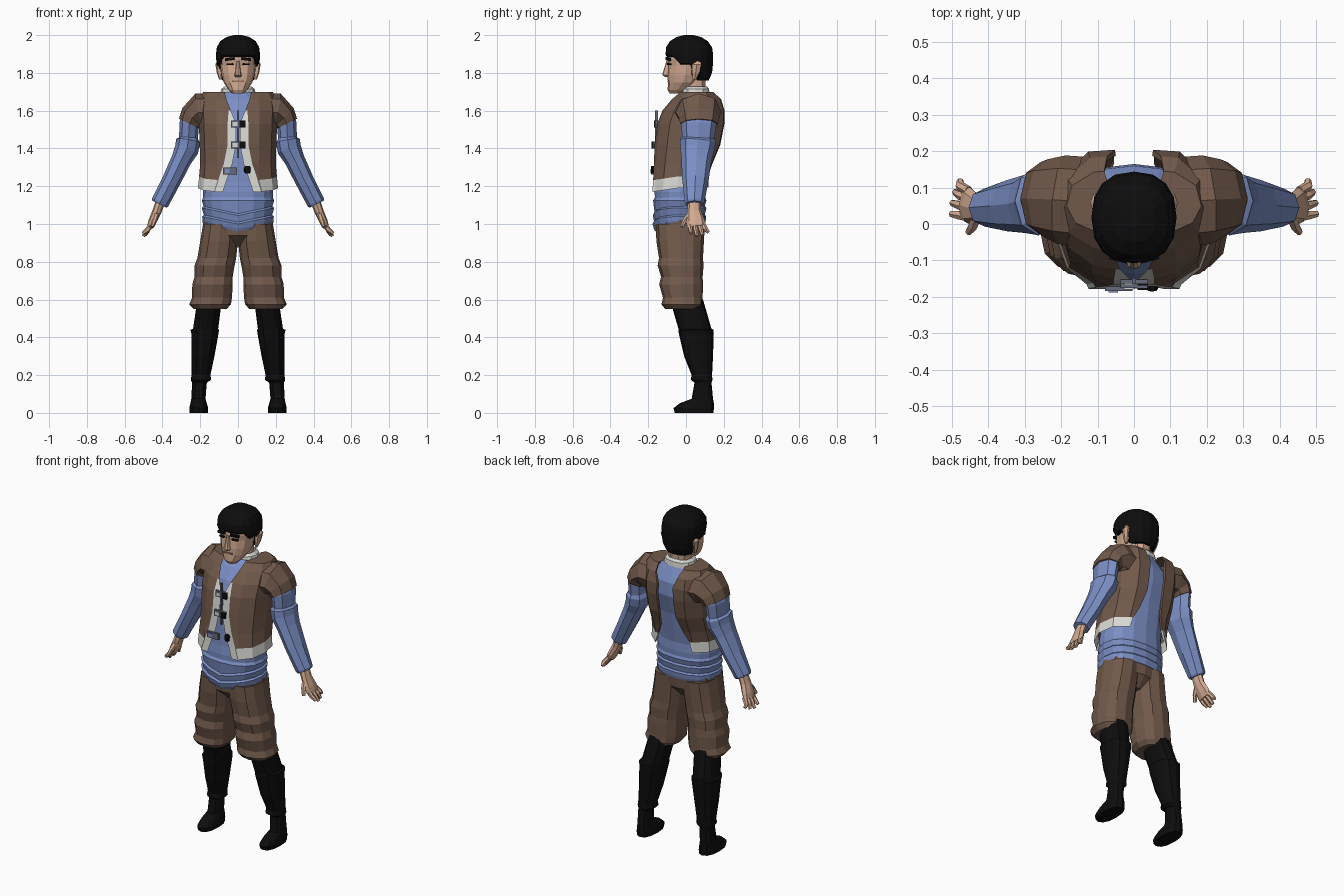
import bpy, bmesh, math
from mathutils import Vector


def mat(name, r, g, b):
    m = bpy.data.materials.new(name)
    m.diffuse_color = (r, g, b, 1)
    return m


BROWN = mat("brown_cloth", .165, .10, .07)
BLUE = mat("blue_shirt", .20, .275, .56)
SKIN = mat("skin", .64, .40, .28)
WHITE = mat("pale_trim", .68, .68, .65)
BLACK = mat("black", .004, .004, .004)
GREY = mat("buckle_grey", .13, .14, .19)
LIP = mat("lips", .36, .17, .12)


def finish(name, bm, mats, mirror=False):
    bmesh.ops.recalc_face_normals(bm, faces=bm.faces[:])
    me = bpy.data.meshes.new(name)
    bm.to_mesh(me)
    bm.free()
    ob = bpy.data.objects.new(name, me)
    bpy.context.collection.objects.link(ob)
    for m in mats:
        me.materials.append(m)
    if mirror:
        md = ob.modifiers.new("mirror", 'MIRROR')
        md.use_mirror_merge = False
    return ob


def skin_rings(bm, rings, caps=True):
    n = len(rings[0])
    vs = [[bm.verts.new(p) for p in r] for r in rings]
    for a, b in zip(vs, vs[1:]):
        for i in range(n):
            j = (i + 1) % n
            bm.faces.new((a[i], a[j], b[j], b[i]))
    if caps:
        bm.faces.new(vs[0])
        bm.faces.new(vs[-1])


def sq(v, e=.85):
    return math.copysign(abs(v) ** e, v)


def loft(name, rows, m, n=12, mirror=False, caps=True, move=None):
    """Stack horizontal rings given as (z, x0, x1, y0, y1)."""
    bm = bmesh.new()
    rings = []
    for z, x0, x1, y0, y1 in rows:
        ring = []
        for k in range(n):
            a = 2 * math.pi * k / n
            p = Vector(((x0 + x1) / 2 + sq(math.cos(a)) * (x1 - x0) / 2,
                        (y0 + y1) / 2 + sq(math.sin(a)) * (y1 - y0) / 2, z))
            ring.append(move(p) if move else p)
        rings.append(ring)
    skin_rings(bm, rings, caps)
    return finish(name, bm, [m], mirror)


def centred(rows):
    return [(z, -w, w, a, b) for z, w, a, b in rows]


def tube(name, path, m, n=8):
    """Mirrored limb along (x, y, z, in-plane radius, y radius)."""
    bm = bmesh.new()
    pts = [Vector(p[:3]) for p in path]
    rings = []
    for i, p in enumerate(path):
        t = (pts[min(i + 1, len(pts) - 1)] - pts[max(i - 1, 0)]).normalized()
        nn = Vector((0, 1, 0)).cross(t).normalized()
        s = t.cross(nn)
        rings.append([pts[i] + nn * math.cos(a) * p[3] + s * math.sin(a) * p[4]
                      for a in [2 * math.pi * k / n for k in range(n)]])
    skin_rings(bm, rings)
    return finish(name, bm, [m], True)


def box(name, c, s, m, tilt=0, mirror=False, turn=0):
    bm = bmesh.new()
    bmesh.ops.create_cube(bm, size=1)
    ct, st, cu, su = math.cos(tilt), math.sin(tilt), math.cos(turn), math.sin(turn)
    for v in bm.verts:
        x, y, z = (v.co[i] * s[i] for i in range(3))
        x, z = x * ct - z * st, x * st + z * ct
        x, y = x * cu - y * su, x * su + y * cu
        v.co = Vector((x, y, z)) + Vector(c)
    return finish(name, bm, [m], mirror)


# Boots with feet
loft("boot", [(0, .16, .256, -.06, .145), (.025, .158, .258, -.066, .148),
              (.05, .165, .252, -.035, .148), (.075, .172, .247, .03, .143),
              (.16, .165, .243, .045, .135), (.175, .142, .25, .025, .14),
              (.2, .146, .246, .03, .138), (.3, .125, .245, -.01, .143),
              (.42, .103, .247, -.038, .147), (.44, .1, .252, -.04, .145),
              (.445, .105, .238, -.04, .135), (.6, .085, .215, -.085, .09)],
     BLACK, mirror=True)

# Breeches: gathered legs and hips
loft("breeches_leg", [(.55, .06, .235, -.11, .075), (.575, .037, .258, -.13, .09),
                      (.61, .032, .243, -.122, .088), (.68, .028, .242, -.142, .09),
                      (.72, .028, .23, -.132, .088), (.78, .018, .23, -.15, .093),
                      (.82, .01, .215, -.143, .09), (.91, .0, .2, -.157, .095),
                      (1.0, .0, .185, -.16, .1)], BROWN, mirror=True)
loft("breeches_hips", centred([(.88, .05, -.09, .04), (.94, .18, -.155, .092),
                               (1.02, .188, -.162, .1)]), BROWN)


# Shirt: folded waist dipping at the front, plain chest
def dip(p):
    if p.y < 0 and p.z < 1.12:
        p.z -= .04 * max(0, 1 - abs(p.x) / .19)
    return p


loft("shirt", centred([(1.0, .178, -.162, .1), (1.015, .186, -.17, .104),
                       (1.04, .19, -.178, .107), (1.05, .181, -.168, .1),
                       (1.085, .192, -.176, .108), (1.095, .182, -.166, .1),
                       (1.125, .192, -.174, .108), (1.14, .184, -.165, .102),
                       (1.17, .186, -.166, .104), (1.22, .178, -.16, .102),
                       (1.4, .18, -.155, .13), (1.52, .185, -.14, .165),
                       (1.6, .17, -.11, .16), (1.66, .13, -.066, .13),
                       (1.70, .075, -.025, .11)]), BLUE, n=16, move=dip)

# Vest: half section swept over height, pale trim on hem and front edge
VROWS = [(1.17, .212, -.178, .118, .08), (1.232, .206, -.174, .118, .06),
         (1.32, .2, -.17, .14, .03), (1.42, .203, -.166, .182, .01),
         (1.53, .207, -.153, .203, .01), (1.6, .21, -.125, .204, .038),
         (1.66, .203, -.075, .186, .062), (1.698, .185, -.03, .145, .07),
         (1.70, .09, -.015, .115, .06)]
SECTION = [(.55, .92), (.87, .62), (1, .1), (.92, -.55), (.6, -.97), (.25, -1), (0, -.9)]
bm = bmesh.new()
grid = []
for r, (z, w, yf, yb, op) in enumerate(VROWS):
    mid, half = (yf + yb) / 2, (yf - yb) / 2
    strip = op + (.045 if r < 5 else .012)
    cols = [(op, 1), (strip, 1)] + [(max(u * w, strip + .005 * (i == 0)), v)
                                    for i, (u, v) in enumerate(SECTION)]
    grid.append([bm.verts.new((x, mid + v * half,
                 z + (.022 * (1 - max(v, 0)) if r < 2 else 0))) for x, v in cols])
for r in range(len(grid) - 1):
    for c in range(len(grid[0]) - 1):
        f = bm.faces.new((grid[r][c], grid[r][c + 1], grid[r + 1][c + 1], grid[r + 1][c]))
        f.material_index = 1 if r == 0 or (c == 0 and r < 5) else 0
vest = finish("vest", bm, [BROWN, WHITE], True)

# Shoulder caps and sleeves
tube("shoulder_cap", [(.14, .06, 1.59, .1, .125), (.2, .067, 1.593, .102, .122),
                      (.24, .07, 1.565, .073, .108), (.257, .07, 1.53, .062, .1)], BROWN)
tube("sleeve", [(.24, .07, 1.6, .05, .09), (.258, .068, 1.53, .052, .094),
                (.262, .065, 1.455, .05, .085), (.264, .063, 1.44, .064, .095),
                (.272, .06, 1.395, .064, .09), (.3, .055, 1.34, .054, .08),
                (.35, .05, 1.235, .05, .07), (.412, .045, 1.115, .048, .052),
                (.417, .045, 1.105, .042, .047)], BLUE)

# Hands
tube("palm", [(.41, .045, 1.12, .026, .034), (.43, .043, 1.065, .024, .038),
              (.452, .05, 1.015, .022, .05), (.464, .055, .985, .018, .048)], SKIN)
for i, (y0, x1, y1, z1) in enumerate([(.02, .503, .028, .95), (.045, .5, .058, .936),
                                      (.07, .492, .088, .94), (.09, .478, .12, .955)]):
    tube("finger", [(.455, y0, 1.0, .014, .014), (.478, (y0 + y1) / 2, .97, .014, .013),
                    (x1, y1, z1, .009, .009)], SKIN, 6)
tube("thumb", [(.43, .03, 1.06, .016, .018), (.442, -.005, 1.02, .014, .014),
               (.455, -.022, .985, .009, .01)], SKIN, 6)

# Collar, neck, head
loft("collar", centred([(1.685, .095, -.025, .125), (1.715, .088, -.02, .122),
                        (1.728, .07, -.005, .11), (1.69, .065, 0, .105)]), WHITE, caps=False)
loft("neck", centred([(1.66, .062, -.01, .105), (1.73, .055, -.005, .105),
                      (1.82, .058, -.01, .11)]), SKIN, n=10)
loft("head", centred([(1.69, .028, -.086, -.02), (1.71, .05, -.097, .01),
                      (1.75, .076, -.096, .06), (1.79, .088, -.098, .09),
                      (1.84, .094, -.094, .11), (1.87, .096, -.1, .12),
                      (1.93, .095, -.09, .12), (1.97, .06, -.05, .08)]), SKIN)
loft("nose", [(1.778, -.014, .014, -.11, -.085), (1.788, -.02, .02, -.124, -.085),
              (1.8, -.015, .015, -.123, -.085), (1.862, -.008, .008, -.104, -.085)], SKIN, n=8)
loft("ear", [(1.765, .085, .1, .035, .055), (1.8, .085, .112, .03, .072),
             (1.845, .085, .12, .03, .085), (1.862, .085, .11, .045, .075)],
     SKIN, n=6, mirror=True)


# Hair: cap with a stepped hairline
def hairline(p):
    low = 1.885 if p.y < -.05 else 1.845 if p.y < .055 else 1.76
    p.z = max(p.z, low)
    return p


loft("hair", centred([(1.76, .088, -.085, .12), (1.8, .105, -.095, .138),
                      (1.85, .114, -.1, .143), (1.895, .117, -.108, .144),
                      (1.935, .112, -.106, .138), (1.968, .094, -.085, .115),
                      (1.99, .06, -.05, .08), (2.0, .02, -.01, .04)]),
     BLACK, n=16, move=hairline)

# Face details
box("eyebrow", (.043, -.094, 1.873), (.05, .018, .014), BLACK, -.12, True, .25)
box("eye", (.042, -.087, 1.846), (.034, .02, .009), BLACK, -.05, True, .25)
box("mouth", (0, -.092, 1.757), (.056, .014, .008), LIP)

# Buckles, straps and button
for x, z, y in ((0, 1.53, -.158), (0, 1.418, -.17), (-.042, 1.28, -.178)):
    box("buckle_strap", (x, y, z), (.075, .012, .036), GREY)
    box("buckle_inset", (x - .015, y - .007, z), (.026, .006, .02),
        BLUE if x else WHITE)
    if not x:
        box("buckle_clasp", (x + .024, y - .007, z), (.03, .009, .036), BLACK)
box("front_cord", (0, -.157, 1.475), (.01, .016, .25), GREY, 0)
loft("button", [(1.267, .042, .058, -.184, -.165), (1.275, .033, .067, -.186, -.165),
                (1.3, .033, .067, -.186, -.165), (1.308, .042, .058, -.184, -.165)],
     BLACK, n=8)
